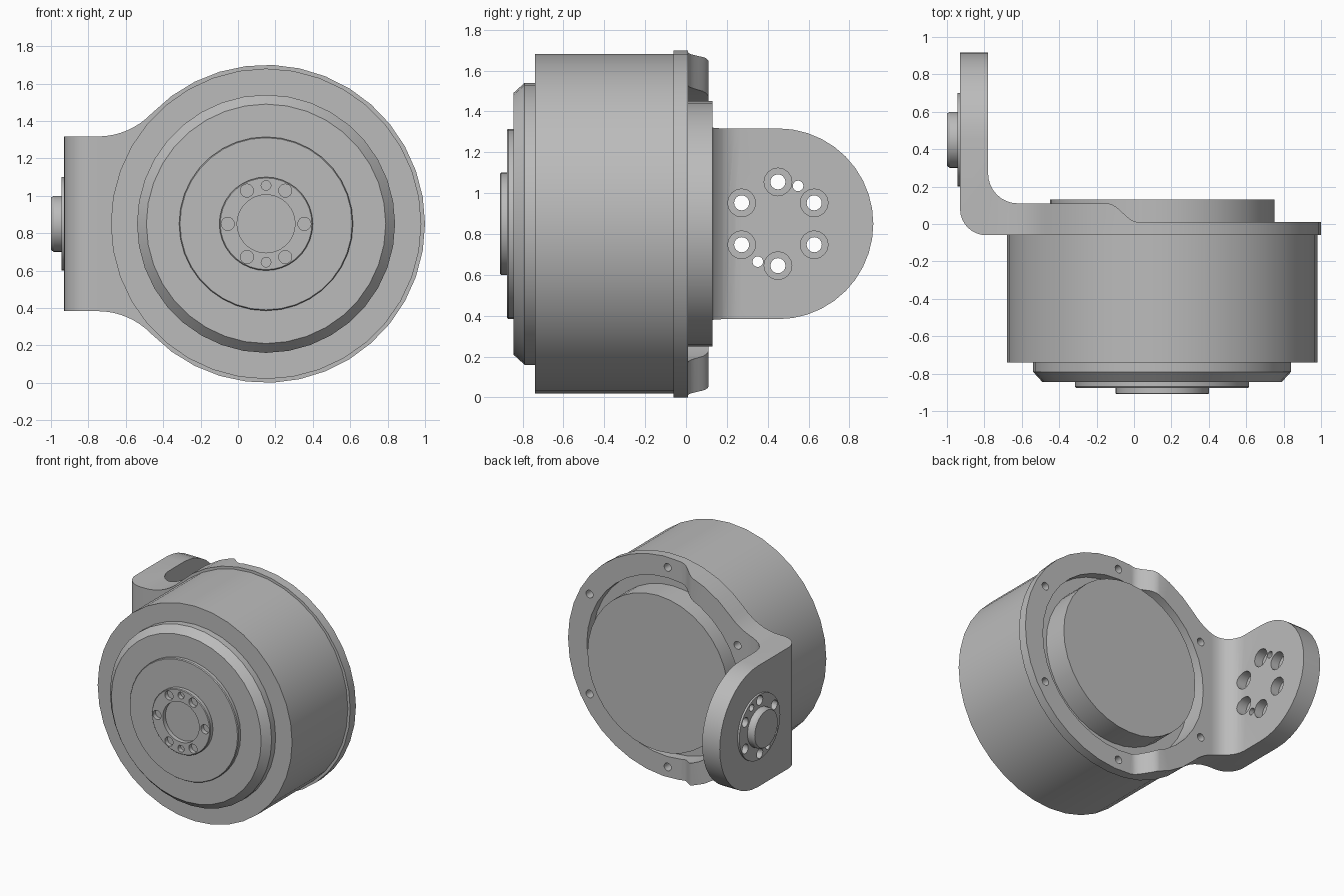
import bpy, bmesh
from math import sin, cos, pi, radians, hypot, atan2, sqrt

cube = bpy.data.objects.get("Cube")
if cube:
    bpy.data.objects.remove(cube, do_unlink=True)

metal = bpy.data.materials.new("grey_metal")
metal.use_nodes = True
GREY = (0.5, 0.5, 0.5, 1)
metal.diffuse_color = GREY
metal.node_tree.nodes["Principled BSDF"].inputs["Base Color"].default_value = GREY

CX, CZ = 0.15, 0.85      # drum axis
AY = 0.45                # arm pivot
MAP = {"x": lambda a, b, t: (t, a, b),
       "y": lambda a, b, t: (a, t, b),
       "z": lambda a, b, t: (a, b, t)}


def finish(name, bm):
    bmesh.ops.recalc_face_normals(bm, faces=bm.faces)
    mesh = bpy.data.meshes.new(name)
    bm.to_mesh(mesh)
    bm.free()
    mesh.materials.append(metal)
    ob = bpy.data.objects.new(name, mesh)
    bpy.context.collection.objects.link(ob)
    return ob


def add_rings(bm, rings):
    """Skin a row of equal loops and cap both ends."""
    loops = [[bm.verts.new(p) for p in ring] for ring in rings]
    n = len(loops[0])
    for lo, hi in zip(loops, loops[1:]):
        for i in range(n):
            j = (i + 1) % n
            bm.faces.new((lo[i], lo[j], hi[j], hi[i]))
    bm.faces.new(loops[0])
    bm.faces.new(loops[-1])


def add_lathe(bm, axis, centre, profile, segments):
    a, b = centre
    add_rings(bm, [[MAP[axis](a + r * cos(2 * pi * i / segments),
                              b + r * sin(2 * pi * i / segments), t)
                    for i in range(segments)] for r, t in profile])


def lathe(name, axis, centre, profile, segments=36):
    bm = bmesh.new()
    add_lathe(bm, axis, centre, profile, segments)
    return finish(name, bm)


def prism(name, axis, points, lo, hi):
    bm = bmesh.new()
    add_rings(bm, [[MAP[axis](a, b, t) for a, b in points] for t in (lo, hi)])
    return finish(name, bm)


def arc(a, b, r, start, end, steps):
    angles = [start + (end - start) * i / steps for i in range(steps + 1)]
    return [(a + r * cos(t), b + r * sin(t)) for t in angles]


def around(centre, radius, angles):
    return [(centre[0] + radius * cos(radians(d)),
             centre[1] + radius * sin(radians(d))) for d in angles]


def pins(axis, groups):
    """One cutter holding many turned pins."""
    bm = bmesh.new()
    for centres, profile in groups:
        for c in centres:
            add_lathe(bm, axis, c, profile, 16)
    return finish("cutter", bm)


def boolean(ob, cutter, operation="DIFFERENCE", keep=False):
    mod = ob.modifiers.new("cut", "BOOLEAN")
    mod.operation, mod.solver, mod.object = operation, "EXACT", cutter
    bpy.context.view_layer.objects.active = ob
    bpy.ops.object.modifier_apply(modifier=mod.name)
    if not keep:
        bpy.data.objects.remove(cutter, do_unlink=True)


# Motor drum with stepped, chamfered front cap
drum = lathe("motor_drum", "y", (CX, CZ),
             [(0.83, -0.06), (0.83, -0.74), (0.69, -0.74), (0.69, -0.79),
              (0.64, -0.845), (0.46, -0.845)])
disc = lathe("front_disc", "y", (CX, CZ),
             [(0.465, -0.84), (0.465, -0.87), (0.46, -0.877), (0.24, -0.877)])

# Front hub with a shallow bore and bolt holes
hub = lathe("front_hub", "y", (CX, CZ),
            [(0.25, -0.80), (0.25, -0.905), (0.245, -0.91),
             (0.155, -0.91), (0.155, -0.87)])
SIX = range(0, 360, 60)
boolean(hub, pins("y", [
    (around((CX, CZ), 0.205, SIX), [(0.035, -1.0), (0.035, -0.86)]),
    (around((CX, CZ), 0.205, (90, 270)), [(0.026, -1.0), (0.026, -0.86)])]))

# Rear output disc
rear = lathe("rear_disc", "y", (CX, CZ), [(0.6, -0.08), (0.6, 0.13)])

# Bracket: bent plate section, with a smooth step down to the thin ring
step = []
for i in range(9):
    u = i / 8
    step.append((0.02 - 0.16 * u, 0.01 + 0.1 * u * u * (3 - 2 * u)))
section = ([(1.1, -0.06), (1.1, 0.01)] + step
           + arc(-0.62, 0.27, 0.16, 1.5 * pi, pi, 8)
           + [(-0.78, 1.0), (-0.93, 1.0)]
           + arc(-0.79, 0.08, 0.14, pi, 1.5 * pi, 8))
bracket = prism("bracket", "z", section, -0.1, 1.8)

# Front outline: ring blending into the arm through concave fillets
R, HALF, FIL = 0.85, 0.467, 0.4
fz = HALF + FIL
fx = -sqrt((R + FIL) ** 2 - fz ** 2)
tangent = atan2(fz, fx)
upper = (arc(0, 0, R, 0, tangent, 14)
         + arc(fx, fz, FIL, tangent - pi, -pi / 2, 8)[1:] + [(-1.3, HALF)])
outline = upper + [(x, -z) for x, z in reversed(upper[1:])]
boolean(bracket, prism("outline", "y", [(CX + x, CZ + z) for x, z in outline],
                       -0.3, 1.2), "INTERSECT")

# Round arm end
side = ([(-0.4, CZ - 1), (AY, CZ - 1)]
        + arc(AY, CZ, HALF, -pi / 2, pi / 2, 20)
        + [(AY, CZ + 1), (-0.4, CZ + 1)])
boolean(bracket, prism("arm_end", "x", side, -1.3, 1.3), "INTERSECT")

# Ring opening and flange bolt holes
boolean(bracket, lathe("opening", "y", (CX, CZ), [(0.69, -0.3), (0.69, 0.4)]))
boolean(bracket, pins("y", [(around((CX, CZ), 0.77, range(30, 390, 60)),
                             [(0.03, -0.3), (0.03, 0.2)])]))

# Arm boss with round pilot on the outer side
boss = lathe("arm_boss", "x", (AY, CZ),
             [(0.25, -0.925), (0.25, -0.945), (0.15, -0.945),
              (0.15, -0.985), (0.14, -1.0)])

# Counterbored arm holes and two dowel holes
arm_holes = pins("x", [
    (around((AY, CZ), 0.205, range(30, 390, 60)),
     [(0.037, -1.1), (0.037, -0.85), (0.068, -0.85), (0.068, -0.7)]),
    (around((AY, CZ), 0.21, (62, 242)), [(0.026, -1.1), (0.026, -0.7)])])
boolean(boss, arm_holes, keep=True)
boolean(bracket, arm_holes)

# Smooth shading with crisp edges
bpy.ops.object.select_all(action="DESELECT")
for ob in (drum, disc, hub, rear, bracket, boss):
    ob.select_set(True)
bpy.context.view_layer.objects.active = bracket
bpy.ops.object.shade_smooth_by_angle(angle=radians(30))
